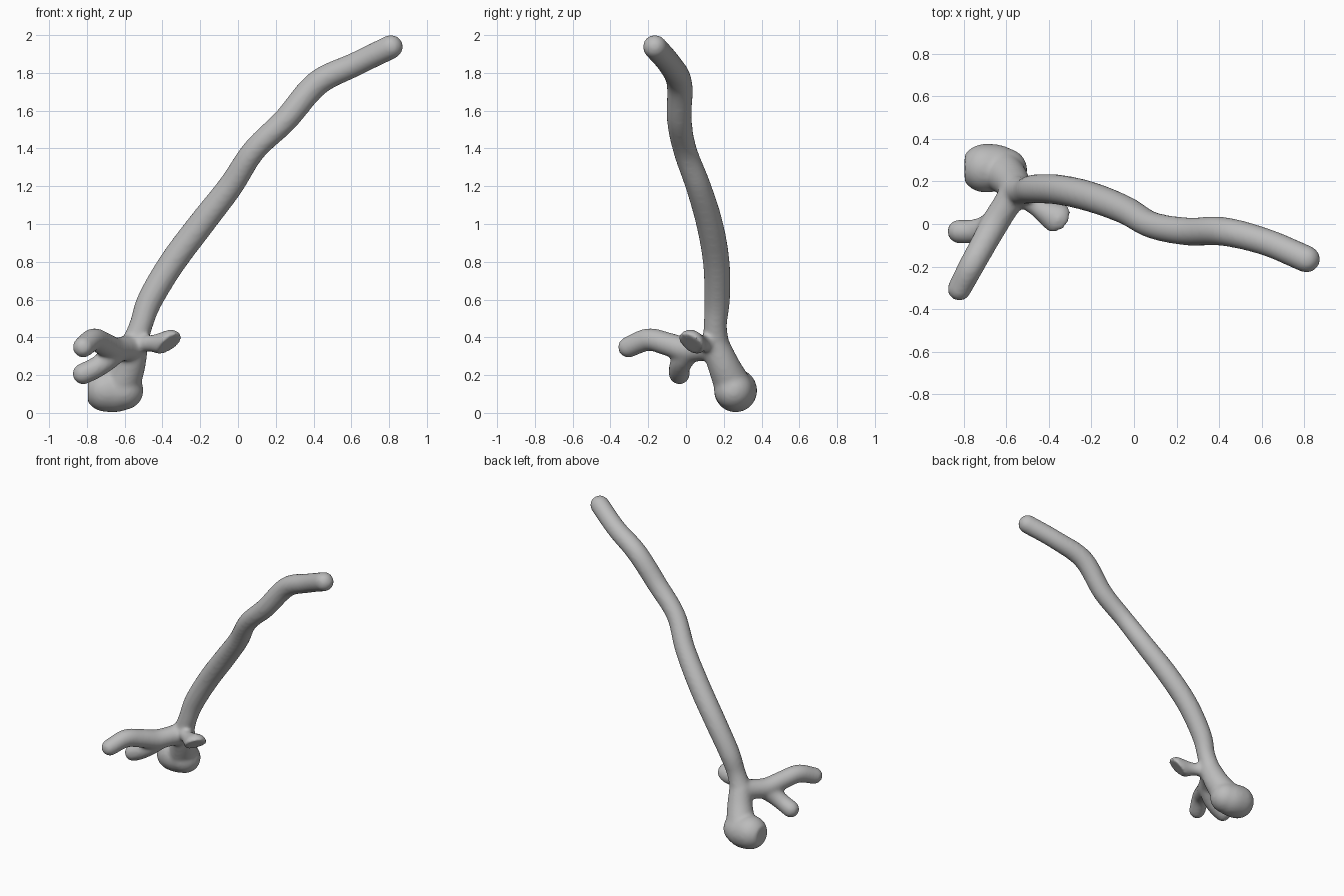
import bpy, bmesh, math
from mathutils import Vector

cube = bpy.data.objects.get("Cube")
if cube:
    bpy.data.objects.remove(cube)

SIDES, STEPS, CAP = 24, 8, 6


def spline(points):
    """Catmull-Rom samples of (x, y, z, radius) points."""
    p = [Vector(q) for q in points]
    p = [2 * p[0] - p[1]] + p + [2 * p[-1] - p[-2]]
    out = []
    for a, b, c, d in zip(p, p[1:], p[2:], p[3:]):
        for i in range(STEPS):
            t = i / STEPS
            out.append(0.5 * (2 * b + (c - a) * t + (2 * a - 5 * b + 4 * c - d) * t * t
                              + (3 * b - a - 3 * c + d) * t ** 3))
    return out + [p[-2]]


def tube(points, cuts=()):
    """Round-ended tapering tube, optionally sliced flat by planes."""
    samples = spline(points)
    centres = [s.to_3d() for s in samples]
    radii = [s.w for s in samples]
    first = (centres[1] - centres[0]).normalized()
    last = (centres[-1] - centres[-2]).normalized()
    rings = []
    for i in range(1, CAP):
        a = i / CAP * math.pi / 2
        rings.append((centres[0] - first * radii[0] * math.cos(a), first, radii[0] * math.sin(a)))
    for i, c in enumerate(centres):
        ahead, behind = centres[min(i + 1, len(centres) - 1)], centres[max(i - 1, 0)]
        rings.append((c, (ahead - behind).normalized(), radii[i]))
    for i in range(1, CAP):
        a = i / CAP * math.pi / 2
        rings.append((centres[-1] + last * radii[-1] * math.sin(a), last, radii[-1] * math.cos(a)))

    bm = bmesh.new()
    side = first.orthogonal()
    loops = []
    for c, axis, r in rings:
        side = (side - axis * side.dot(axis)).normalized()
        other = axis.cross(side)
        loops.append([bm.verts.new(c + r * (side * math.cos(k * math.tau / SIDES)
                                            + other * math.sin(k * math.tau / SIDES)))
                      for k in range(SIDES)])
    for lo, hi in zip(loops, loops[1:]):
        for k in range(SIDES):
            n = (k + 1) % SIDES
            bm.faces.new((lo[k], lo[n], hi[n], hi[k]))
    bm.faces.new(loops[0][::-1])
    bm.faces.new(loops[-1])
    for point, normal in cuts:
        cut = bmesh.ops.bisect_plane(bm, geom=bm.verts[:] + bm.edges[:] + bm.faces[:],
                                     plane_co=point, plane_no=normal, clear_outer=True)
        rim = [e for e in cut["geom_cut"] if isinstance(e, bmesh.types.BMEdge)]
        bmesh.ops.holes_fill(bm, edges=rim, sides=0)
    bmesh.ops.recalc_face_normals(bm, faces=bm.faces[:])
    return bm


parts = [
    # long upper stem
    tube([(-.56, .16, .33, .075), (-.515, .155, .46, .062), (-.465, .165, .6, .068),
          (-.345, .16, .8, .071), (-.195, .125, 1.0, .071), (-.04, .065, 1.2, .067),
          (.085, -.005, 1.39, .063), (.25, -.035, 1.55, .066), (.42, -.035, 1.745, .068),
          (.62, -.085, 1.845, .064), (.81, -.165, 1.938, .064)]),
    # neck running down to the bulb
    tube([(-.55, .155, .36, .075), (-.575, .2, .25, .085), (-.62, .25, .14, .1)]),
    # bulb with flat outer end
    tube([(-.7, .262, .12, .115), (-.65, .262, .115, .112), (-.605, .252, .12, .105)],
         [((-.795, 0, 0), (-1, 0, 0)), ((0, 0, .004), (0, 0, -1))]),
    # front limb, bending down at the tip
    tube([(-.55, .16, .35, .075), (-.605, .08, .34, .066), (-.655, .0, .335, .066),
          (-.71, -.1, .365, .062), (-.765, -.2, .388, .06), (-.82, -.305, .348, .056)]),
    # short lower limb
    tube([(-.64, .02, .325, .06), (-.7, -.02, .275, .058), (-.76, -.035, .235, .056),
          (-.82, -.035, .207, .057)]),
    # flared stub with slanted flat end
    tube([(-.55, .15, .365, .06), (-.465, .085, .368, .044), (-.36, .025, .365, .078)],
         [((-.36, .025, .365), (.54, -.44, -.71))]),
]

# merge the parts into one mesh
whole = bmesh.new()
for part in parts:
    temp = bpy.data.meshes.new("part")
    part.to_mesh(temp)
    whole.from_mesh(temp)
    bpy.data.meshes.remove(temp)
    part.free()
mesh = bpy.data.meshes.new("branching_stem")
whole.to_mesh(mesh)
whole.free()
stem = bpy.data.objects.new("branching_stem", mesh)
bpy.context.collection.objects.link(stem)

# fuse and soften the joints
remesh = stem.modifiers.new("fuse", 'REMESH')
remesh.mode = 'VOXEL'
remesh.voxel_size = .011
remesh.use_smooth_shade = True
soften = stem.modifiers.new("soften", 'SMOOTH')
soften.factor = .5
soften.iterations = 12

grey = bpy.data.materials.new("plain grey")
grey.use_nodes = True
colour = (.5, .5, .5, 1)
grey.diffuse_color = colour
grey.node_tree.nodes["Principled BSDF"].inputs["Base Color"].default_value = colour
mesh.materials.append(grey)
for face in mesh.polygons:
    face.use_smooth = True
